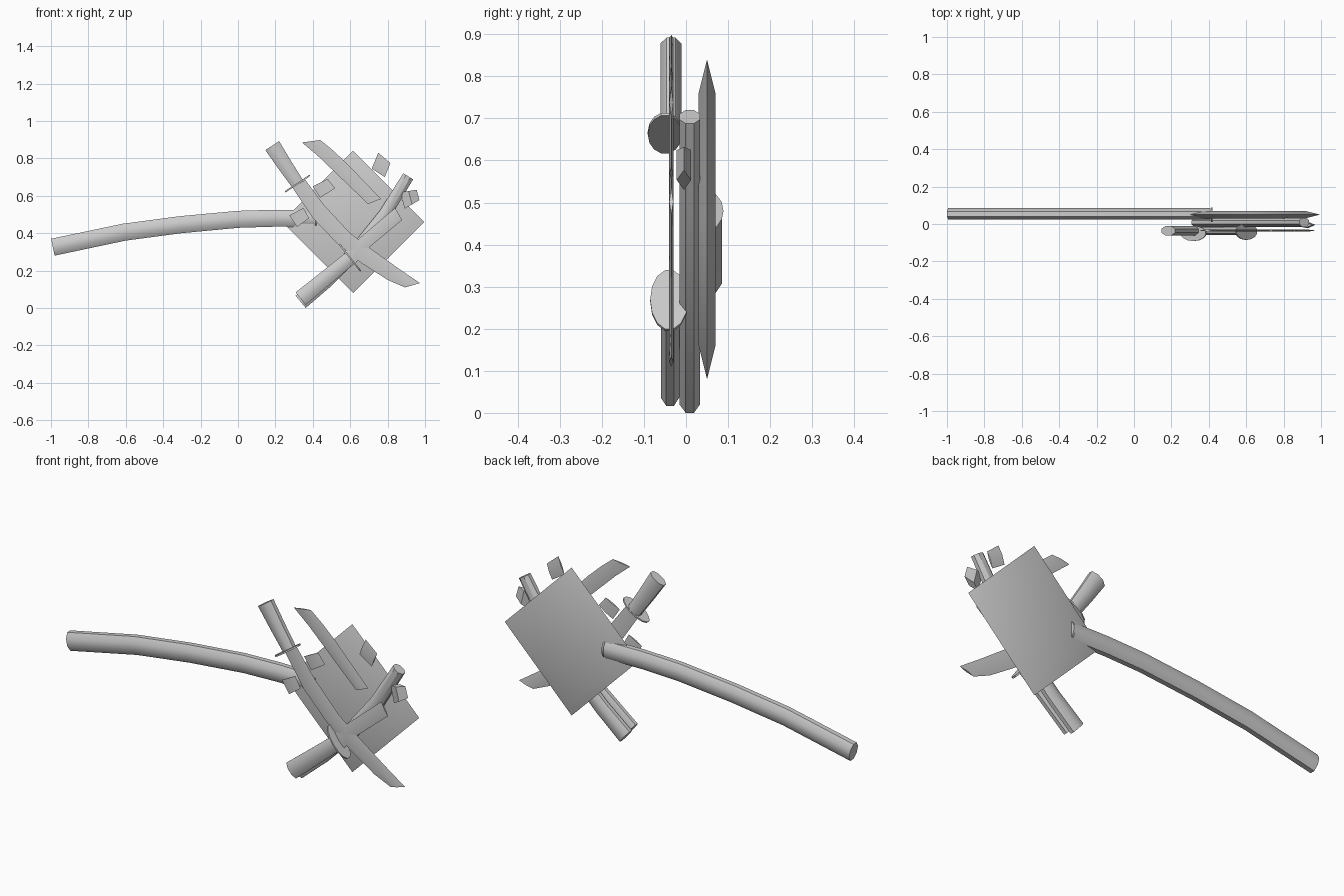
import bpy, bmesh, math
from mathutils import Vector

if "Cube" in bpy.data.objects:
    bpy.data.objects.remove(bpy.data.objects["Cube"])


def finish(name, rings):
    """Bridge a list of point rings and cap both ends."""
    bm = bmesh.new()
    rows = [[bm.verts.new(p) for p in r] for r in rings]
    n = len(rows[0])
    for a, b in zip(rows, rows[1:]):
        for i in range(n):
            j = (i + 1) % n
            bm.faces.new((a[i], a[j], b[j], b[i]))
    bm.faces.new(rows[0][::-1])
    bm.faces.new(rows[-1])
    bmesh.ops.recalc_face_normals(bm, faces=bm.faces[:])
    me = bpy.data.meshes.new(name)
    bm.to_mesh(me)
    bm.free()
    ob = bpy.data.objects.new(name, me)
    bpy.context.collection.objects.link(ob)
    bpy.context.view_layer.objects.active = ob
    ob.select_set(True)
    bpy.ops.object.shade_smooth_by_angle(angle=math.radians(35))
    ob.select_set(False)
    return ob


def rod(name, path, y, widths, depth, sides=8):
    """Oval rod along an (x, z) path; widths run from start to end."""
    pts = [Vector(p) for p in path]
    k = 1 / math.cos(math.pi / sides)
    rings = []
    for i, p in enumerate(pts):
        t = (pts[min(i + 1, len(pts) - 1)] - pts[max(i - 1, 0)]).normalized()
        f = i / (len(pts) - 1)
        w = (widths[0] * (1 - f) + widths[1] * f) / 2
        ring = []
        for s in range(sides):
            a = math.tau * (s + 0.5) / sides
            c, d = w * k * math.cos(a), depth * k * math.sin(a)
            ring.append((p.x - t.y * c, y + d, p.y + t.x * c))
        rings.append(ring)
    return finish(name, rings)


def blade(name, upper, lower, y=-0.035, half=0.005):
    """Diamond-section blade between two (x, z) edge lines."""
    rings = []
    for (ux, uz), (lx, lz) in zip(upper, lower):
        mx, mz = (ux + lx) / 2, (uz + lz) / 2
        rings.append([(ux, y, uz), (mx, y - half, mz), (lx, y, lz), (mx, y + half, mz)])
    return finish(name, rings)


def guard(name, c, direction, y, width, depth):
    """Thin oval disc across a handle."""
    d = Vector(direction).normalized() * 0.004
    c = Vector(c)
    rod(name, [c - d, c + d], y, (width, width), depth, 14)


# Great blade: square plate on its corner, thinning to the rim
def diamond(r, y):
    return [(0.615 + r * math.cos(a), y, 0.46 + r * math.sin(a))
            for a in (0, math.pi / 2, math.pi, 1.5 * math.pi)]


finish("great_blade", [diamond(0.30, 0.03), diamond(0.38, 0.05), diamond(0.30, 0.07)])

# Long curved handle and its small guard
rod("great_handle", [(-0.99, 0.325), (-0.61, 0.405), (-0.31, 0.445), (0, 0.474),
                     (0.2, 0.48), (0.41, 0.478)], 0.054, (0.092, 0.09), 0.031)
guard("great_guard", (0.415, 0.48), (1, 0), 0.05, 0.09, 0.038)

# Curved scabbard behind the swords
rod("scabbard", [(0.335, 0.033), (0.47, 0.145), (0.62, 0.29), (0.785, 0.5), (0.91, 0.704)],
    0.009, (0.085, 0.062), 0.024)

# First sword, whole
rod("first_handle", [(0.183, 0.868), (0.25, 0.765), (0.318, 0.665)], -0.036, (0.088, 0.07), 0.025)
guard("first_guard", (0.318, 0.665), (0.138, -0.205), -0.05, 0.16, 0.04)
blade("first_blade",
      [(0.36, 0.685), (0.46, 0.55), (0.60, 0.40), (0.72, 0.31), (0.86, 0.21), (0.973, 0.133)],
      [(0.29, 0.645), (0.40, 0.48), (0.53, 0.345), (0.66, 0.24), (0.80, 0.15), (0.893, 0.11)])

# Second sword, snapped
rod("second_handle", [(0.335, 0.05), (0.47, 0.16), (0.60, 0.267)], -0.038, (0.086, 0.075), 0.022)
guard("second_guard", (0.60, 0.267), (0.27, 0.215), -0.04, 0.178, 0.044)
blade("second_blade_stub",
      [(0.57, 0.30), (0.636, 0.362), (0.84, 0.535)],
      [(0.625, 0.235), (0.685, 0.31), (0.877, 0.47)])
blade("second_blade_tip",
      [(0.44, 0.898), (0.505, 0.845), (0.58, 0.775), (0.765, 0.583)],
      [(0.342, 0.885), (0.425, 0.815), (0.545, 0.70), (0.695, 0.556)])

# Loose blade splinters
splinters = [
    ([(0.75, 0.83), (0.815, 0.775)], [(0.715, 0.745), (0.785, 0.70)], -0.035, 0.005),
    ([(0.48, 0.69), (0.52, 0.64)], [(0.40, 0.65), (0.44, 0.59)], -0.035, 0.005),
    ([(0.35, 0.535), (0.38, 0.48)], [(0.275, 0.495), (0.315, 0.433)], -0.035, 0.005),
    ([(0.955, 0.632), (0.97, 0.577)], [(0.87, 0.618), (0.89, 0.53)], -0.005, 0.017),
]
for i, (u, l, y, h) in enumerate(splinters):
    blade(f"splinter_{i + 1}", u, l, y, h)
